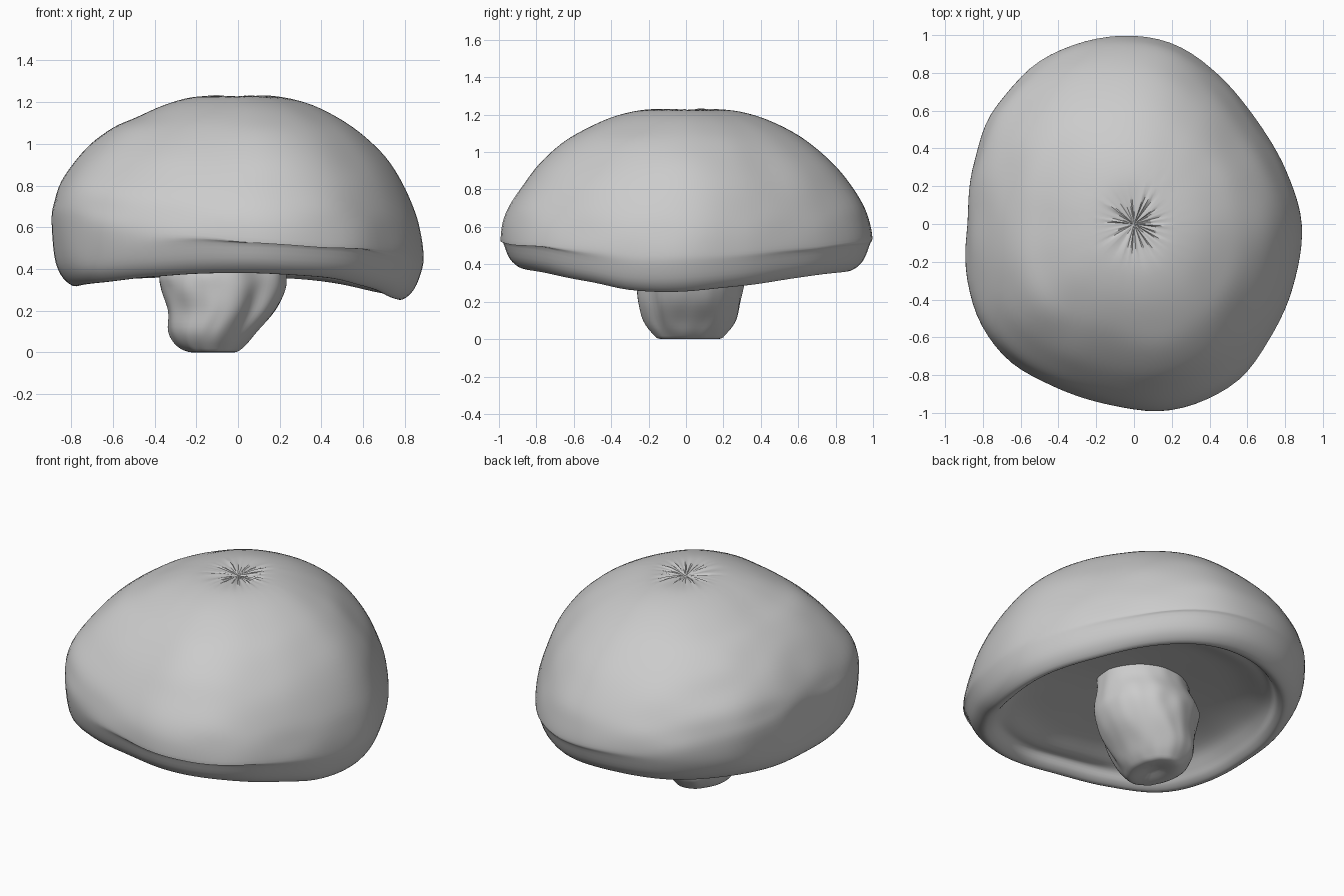
import bpy, bmesh, math
from mathutils import Vector, noise

if "Cube" in bpy.data.objects:
    bpy.data.objects.remove(bpy.data.objects["Cube"], do_unlink=True)

SEGMENTS = 96
STEPS = 4  # smooth steps between profile points

mat = bpy.data.materials.new("mushroom grey")
mat.use_nodes = True
grey = (0.6, 0.6, 0.6, 1)
mat.diffuse_color = grey
mat.node_tree.nodes["Principled BSDF"].inputs["Base Color"].default_value = grey


def spline(a, b, c, d, t):
    return b + 0.5 * t * (c - a + t * (2*a - 5*b + 4*c - d + t * (3*(b - c) + d - a)))


def around(values, angle):
    """Smooth value at an angle, from evenly spaced samples of a full turn."""
    n = len(values)
    u = (angle / math.tau) % 1 * n
    i = int(u)
    return spline(*(values[(i + k) % n] for k in (-1, 0, 1, 2)), u - i)


def refine(points):
    """Smooth a list of profile points."""
    out = []
    for i in range(len(points) - 1):
        quad = [points[min(max(i + k, 0), len(points) - 1)] for k in (-1, 0, 1, 2)]
        for s in range(STEPS):
            out.append(Vector([spline(*v, s / STEPS) for v in zip(*quad)]))
    return out + [Vector(points[-1])]


def loft(name, column, close_end=False):
    """Skin the smoothed columns of points given for each angle."""
    bm = bmesh.new()
    columns = [[bm.verts.new(p) for p in refine(column(math.tau * j / SEGMENTS))]
               for j in range(SEGMENTS)]
    for a, b in zip(columns, columns[1:] + columns[:1]):
        for i in range(len(a) - 1):
            bm.faces.new((a[i], b[i], b[i + 1], a[i + 1]))
    for end in (0, -1) if close_end else (0,):
        ring = [c[end] for c in columns]
        tip = bm.verts.new(sum((v.co for v in ring), Vector()) / SEGMENTS)
        for j in range(SEGMENTS):
            bm.faces.new((tip, ring[j - 1], ring[j]))
    bmesh.ops.recalc_face_normals(bm, faces=bm.faces)
    mesh = bpy.data.meshes.new(name)
    bm.to_mesh(mesh)
    bm.free()
    mesh.materials.append(mat)
    obj = bpy.data.objects.new(name, mesh)
    bpy.context.collection.objects.link(obj)
    bpy.ops.object.select_all(action="DESELECT")
    obj.select_set(True)
    bpy.context.view_layer.objects.active = obj
    bpy.ops.object.shade_smooth_by_angle(angle=math.radians(40))


# Cap: uneven outline, wavy lip, rolled rim and hollow underside
outline = [.89, .855, .85, .905, .98, 1, .995, .955, .91,
           .885, .93, .98, .965, .96, 1.005, 1, .94, .905]
lip = [.26, .28, .31, .34, .36, .37, .36, .35, .33,
       .32, .32, .33, .36, .38, .38, .36, .31, .26]

# Radius fraction and height of the dome, rim (above the lip) and underside
dome = [(.015, 1.215), (.12, 1.225), (.25, 1.222), (.4, 1.185), (.55, 1.12), (.67, 1.045),
        (.79, .935), (.88, .83), (.95, .72), (.985, .63), (1, .54)]
rim = [(.988, .14), (.95, .05), (.89, 0), (.84, .015), (.8, .06)]
underside = [(.73, .44), (.6, .48), (.4, .51), (.22, .53)]


def cap_column(a):
    c, s = math.cos(a), math.sin(a)
    west = max(0, -c) ** 2
    points = []
    for f, z in dome:
        # fuller right shoulder, lower-slung left side, puckered crown
        z += .07 * west * math.exp(-((f - .84) / .2) ** 2)
        z -= .07 * c * max(0, f - .85) / .15
        z += .012 * math.exp(-((f - .1) / .06) ** 2) * noise.noise(Vector((c, s, 0)) * 9)
        points.append((f, z))
    points += [(f, z + around(lip, a)) for f, z in rim] + underside
    out = []
    for f, z in points:
        # soft dents, stronger on the weathered right side
        dent = noise.noise(Vector((c * f * 3, s * f * 3, z * 7)))
        r = f * around(outline, a) * (1 + (.006 + .014 * west) * dent * f)
        out.append((r * c, r * s, z + .008 * dent * f))
    return out


loft("cap", cap_column)

# Stem: leaning bulb that widens into the cap
# Height, centre x, half width, half depth
stem_rings = [
    (.02, -.12, .02, .03), (0, -.12, .1, .15), (.03, -.13, .16, .195),
    (.1, -.12, .21, .245), (.2, -.08, .255, .27), (.3, -.07, .29, .285),
    (.38, -.07, .305, .28), (.48, -.05, .27, .25), (.6, -.03, .26, .25)]


def stem_column(a):
    c, s = math.cos(a), math.sin(a)
    out = []
    for z, cx, rx, ry in stem_rings:
        # a fold down the front left flank and shallow creases
        k = 1 - .13 * math.exp(-((a - math.radians(308)) / .25) ** 2) * min(1, z / .15)
        k *= 1.01 + .04 * noise.noise(Vector((c * 3, s * 3, z * 9)))
        out.append((cx + rx * k * c, .02 + ry * k * s, z))
    return out


loft("stem", stem_column, close_end=True)
